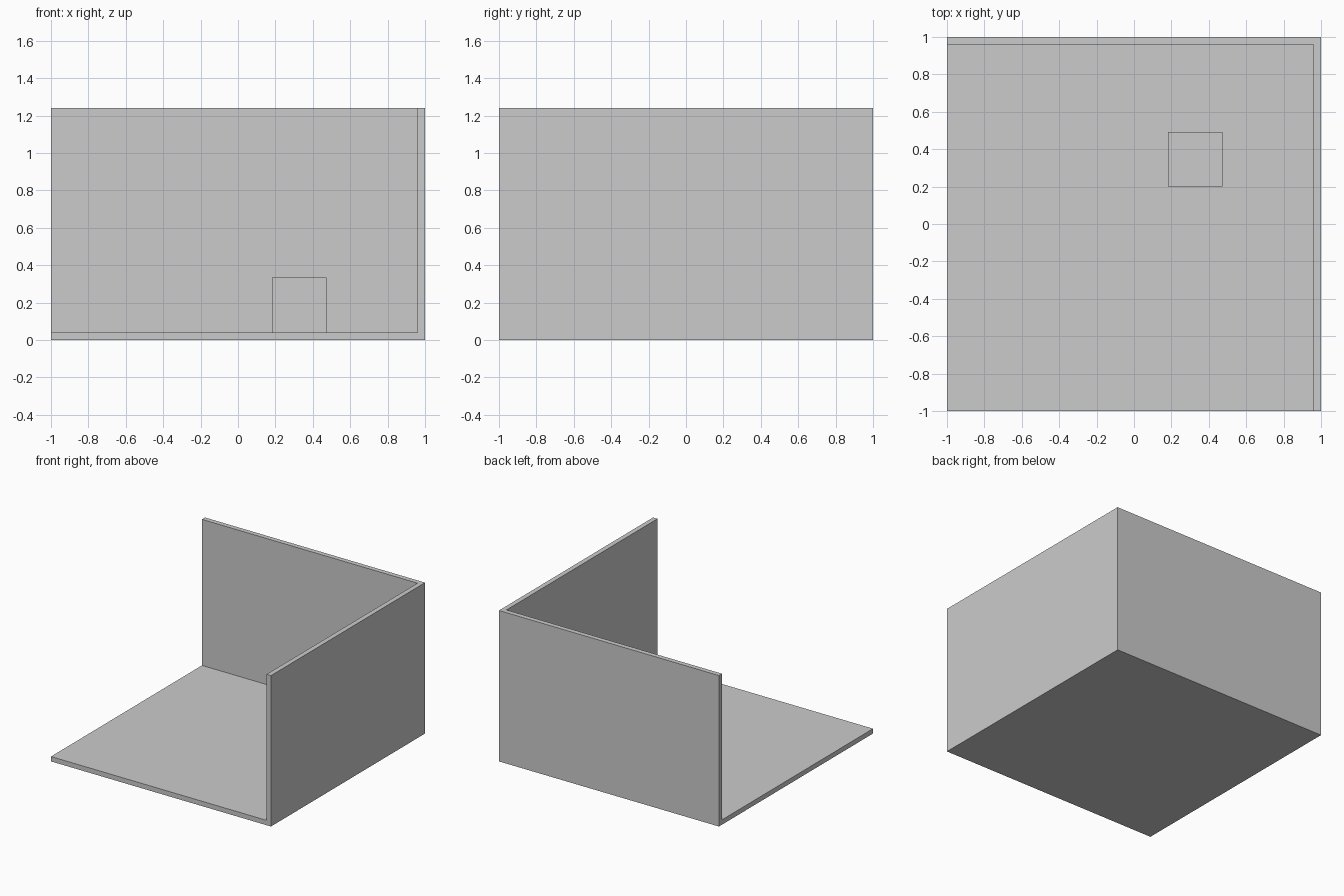
import bpy
import bmesh

if "Cube" in bpy.data.objects:
    bpy.data.objects.remove(bpy.data.objects["Cube"])


def box(name, lo, hi, open_sides=()):
    """Axis-aligned box; faces whose normal is in open_sides are removed."""
    bm = bmesh.new()
    bmesh.ops.create_cube(bm, size=1)
    for v in bm.verts:
        v.co = [lo[i] + (v.co[i] + 0.5) * (hi[i] - lo[i]) for i in range(3)]
    bm.normal_update()
    gone = [f for f in bm.faces if tuple(round(c) for c in f.normal) in open_sides]
    if gone:
        bmesh.ops.delete(bm, geom=gone, context='FACES')
    mesh = bpy.data.meshes.new(name)
    bm.to_mesh(mesh)
    bm.free()
    obj = bpy.data.objects.new(name, mesh)
    bpy.context.collection.objects.link(obj)
    return obj


# Room corner: floor, right wall and back wall as one thick shell
room = box("room_shell", (-1, -1, 0), (1, 1, 1.24),
           {(-1, 0, 0), (0, -1, 0), (0, 0, 1)})
shell = room.modifiers.new("wall_thickness", 'SOLIDIFY')
shell.thickness = 0.04
shell.offset = -1
shell.use_even_offset = True
shell.use_quality_normals = True

# Small cube standing on the floor
box("floor_cube", (0.182, 0.2, 0.04), (0.474, 0.493, 0.335))
